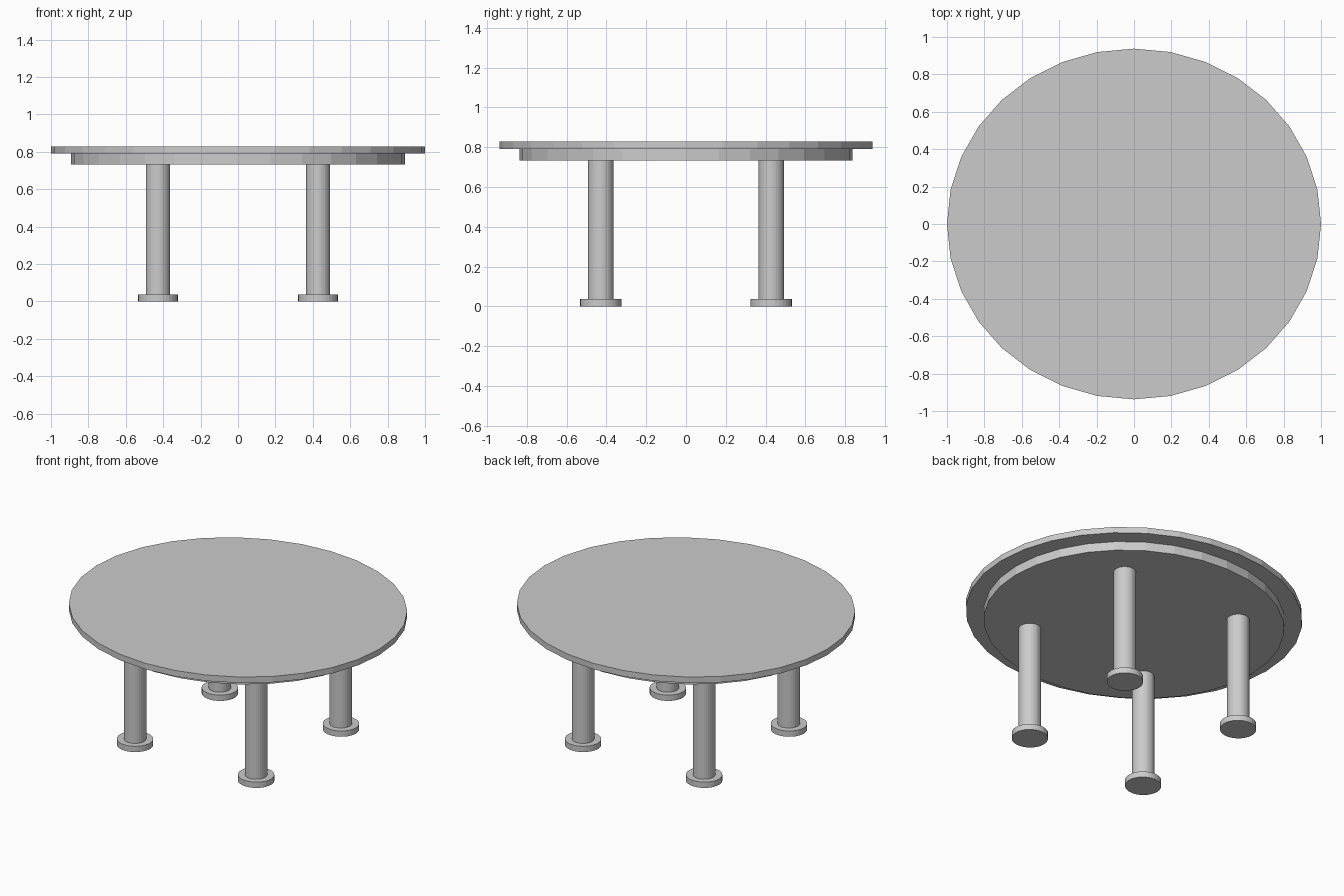
import bpy

if "Cube" in bpy.data.objects:
    bpy.data.objects.remove(bpy.data.objects["Cube"])

SIDES = 32


def disc(name, x, y, rx, ry, z0, z1):
    """Flat-shaded elliptical cylinder spanning z0 to z1."""
    bpy.ops.mesh.primitive_cylinder_add(vertices=SIDES, radius=1, depth=1,
                                        location=(x, y, (z0 + z1) / 2))
    ob = bpy.context.object
    ob.name = name
    ob.scale = (rx, ry, z1 - z0)
    bpy.ops.object.transform_apply(location=False, rotation=False, scale=True)
    return ob


# Slightly oval top with a smaller apron beneath
disc("table_top", 0, 0, 1.0, 0.9375, 0.79, 0.828)
disc("apron", 0, 0, 0.893, 0.837, 0.733, 0.79)

# Four round legs, each on a wider foot
for side, sx in (("left", -1), ("right", 1)):
    for end, sy in (("front", -1), ("back", 1)):
        x, y = sx * 0.428, sy * 0.428
        disc(f"{end}_{side}_leg", x, y, 0.065, 0.065, 0.037, 0.733)
        disc(f"{end}_{side}_foot", x, y, 0.106, 0.104, 0.0, 0.037)
